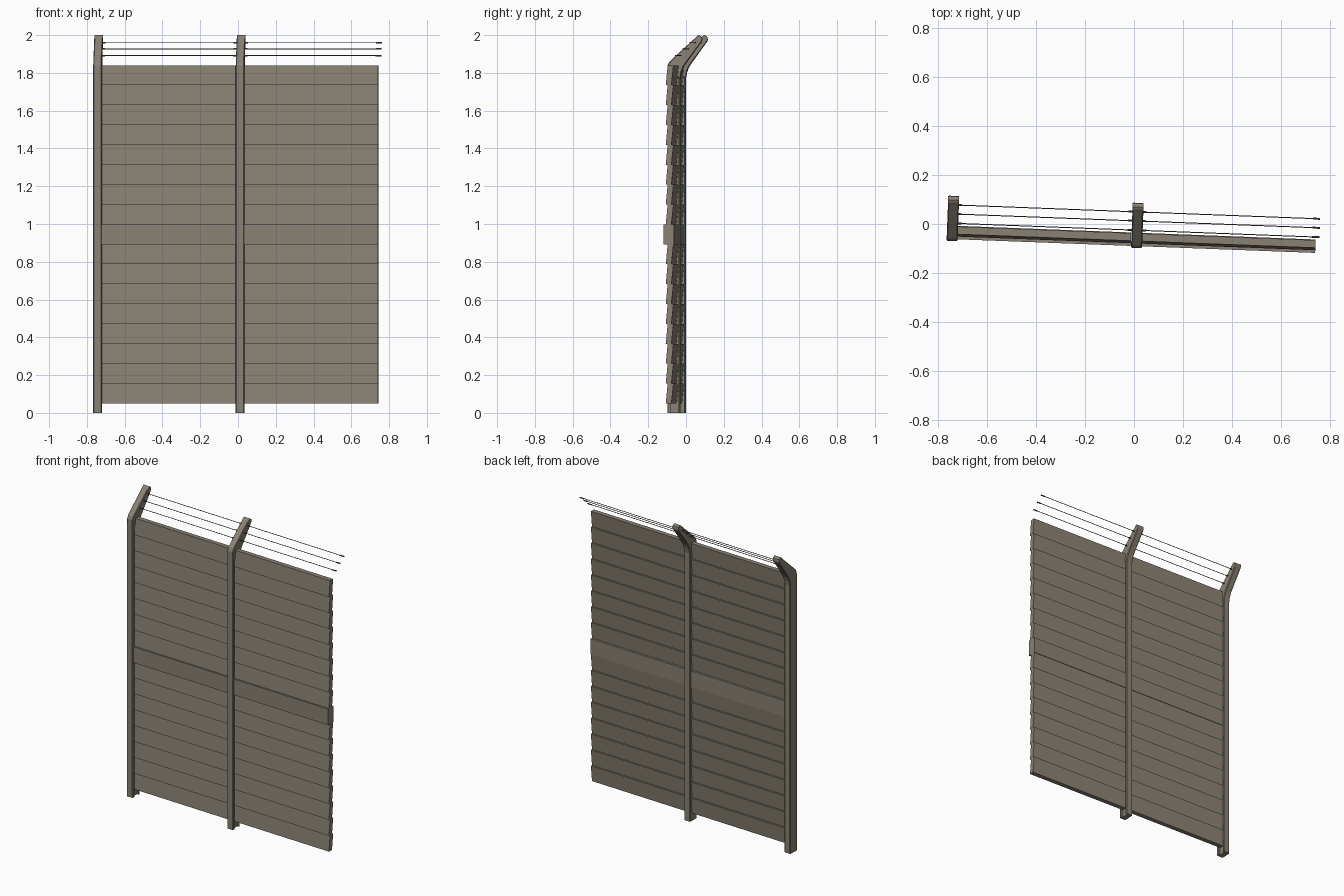
import bpy, bmesh, math
from mathutils import Matrix, Vector

if "Cube" in bpy.data.objects:
    bpy.data.objects.remove(bpy.data.objects["Cube"])

YAW = Matrix.Rotation(-0.038, 4, 'Z')   # the whole fence runs slightly off the x axis
POSTS = (-0.741, 0.014)                 # post centre of each bay
BOTTOM, TOP, BOARDS = 0.05, 1.84, 17
BOARD_H = (TOP - BOTTOM) / BOARDS


def material(name, rgb):
    m = bpy.data.materials.new(name)
    m.diffuse_color = (*rgb, 1)
    m.use_nodes = True
    m.node_tree.nodes["Principled BSDF"].inputs["Base Color"].default_value = m.diffuse_color
    return m


CONCRETE = material("weathered_grey_brown", (0.25, 0.22, 0.175))
STEEL = material("dark_wire_grey", (0.11, 0.105, 0.095))


def finish(bm, name, mat, smooth=False):
    bmesh.ops.recalc_face_normals(bm, faces=bm.faces)
    bm.transform(YAW)
    mesh = bpy.data.meshes.new(name)
    bm.to_mesh(mesh)
    bm.free()
    mesh.materials.append(mat)
    for p in mesh.polygons:
        p.use_smooth = smooth
    ob = bpy.data.objects.new(name, mesh)
    bpy.context.collection.objects.link(ob)
    return ob


def skin(bm, rings):
    """Bridge equal closed rings and cap both ends."""
    rows = [[bm.verts.new(p) for p in r] for r in rings]
    n = len(rows[0])
    for a, b in zip(rows, rows[1:]):
        for i in range(n):
            j = (i + 1) % n
            bm.faces.new((a[i], a[j], b[j], b[i]))
    bm.faces.new(rows[0])
    bm.faces.new(rows[-1])


def prism(bm, yz, x0, x1):
    skin(bm, [[(x, y, z) for y, z in yz] for x in (x0, x1)])


# Post side profile: front (y, z), back (y, z), depth of the side slot
STATIONS = [
    ((-.098, 0), (-.028, 0), .012),
    ((-.098, 1.79), (-.028, 1.77), .012),
    ((-.098, 1.795), (-.028, 1.775), 0),
    ((-.097, 1.838), (-.022, 1.805), 0),
    ((-.088, 1.858), (-.011, 1.833), 0),
    ((-.070, 1.875), (.004, 1.855), 0),
    ((.050, 1.985), (.081, 1.962), 0),
    ((.060, 1.995), (.087, 1.974), 0),
    ((.070, 2.000), (.085, 1.990), 0),
]


def post(x, name):
    w, c = 0.0225, 0.004
    rings = []
    for f, b, slot in STATIONS:
        f, b = Vector((0, *f)), Vector((0, *b))
        # (side offset, fraction front to back): chamfered corners, slot on +x
        sec = [(-w, .06), (-w + c, 0), (w - c, 0), (w, .06), (w, .25),
               (w - slot, .25), (w - slot, .86), (w, .86), (w, .94),
               (w - c, 1), (-w + c, 1), (-w, .94)]
        rings.append([f.lerp(b, t) + Vector((x + dx, 0, 0)) for dx, t in sec])
    bm = bmesh.new()
    skin(bm, rings)
    bmesh.ops.dissolve_degenerate(bm, dist=1e-5, edges=bm.edges)
    finish(bm, name, CONCRETE)


def rod(bm, x0, x1, y, z, r):
    yz = [(y + r * math.cos(a * math.pi / 4), z + r * math.sin(a * math.pi / 4)) for a in range(8)]
    prism(bm, yz, x0, x1)


for k, x in enumerate(POSTS, 1):
    post(x, f"post_{k}")
    x0, x1 = x + 0.0115, x + 0.731

    # Tilted overlapping boards, with a thicker rail in place of the middle one
    bm = bmesh.new()
    for i in range(BOARDS):
        if i == 8:
            continue
        z0, z1 = BOTTOM + i * BOARD_H, BOTTOM + (i + 1) * BOARD_H
        prism(bm, [(-.079, z0), (-.049, z0), (-.038, z1), (-.069, z1)], x0, x1)
    finish(bm, f"boards_{k}", CONCRETE)

    bm = bmesh.new()
    z0, z1 = BOTTOM + 8 * BOARD_H, BOTTOM + 9 * BOARD_H
    prism(bm, [(-.090, z0), (-.035, z0), (-.035, z1), (-.090, z1)], x0, x1)
    finish(bm, f"middle_rail_{k}", CONCRETE)

    # Three wires strung along the bent arms, with thicker ends
    bm = bmesh.new()
    for y, z in ((.050, 1.960), (.013, 1.927), (-.025, 1.892)):
        rod(bm, x + 0.015, x + 0.746, y, z, .002)
        rod(bm, x + 0.015, x + 0.037, y, z, .004)
        rod(bm, x + 0.716, x + 0.746, y, z, .004)
    finish(bm, f"wires_{k}", STEEL)
